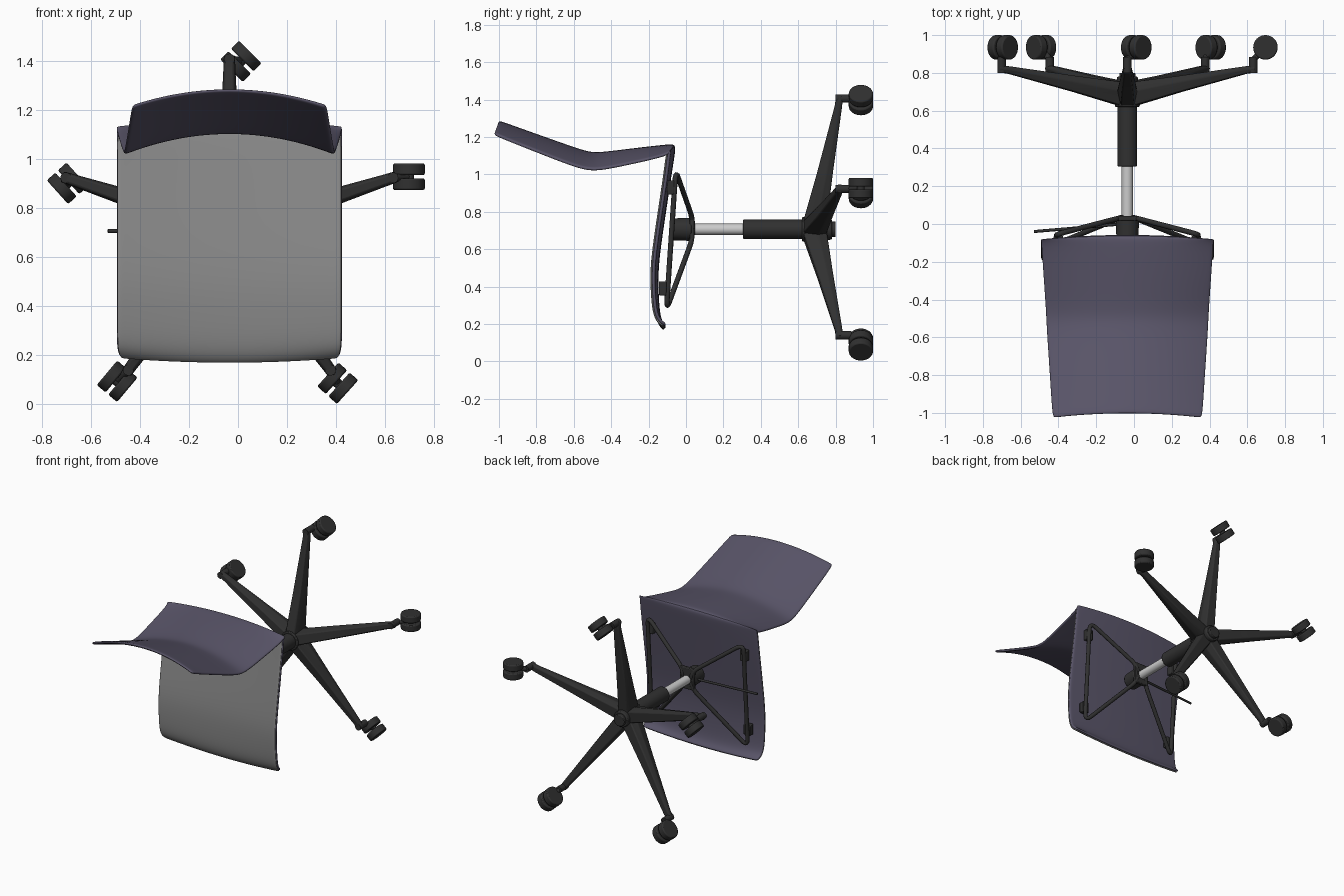
import bpy, bmesh, math
from mathutils import Vector

if "Cube" in bpy.data.objects:
    bpy.data.objects.remove(bpy.data.objects["Cube"])

CX, CZ = -0.035, 0.706   # axis of the gas lift (chair lies on its back, up = -y)

def material(name, col):
    m = bpy.data.materials.new(name)
    m.diffuse_color = (*col, 1)
    m.use_nodes = True
    m.node_tree.nodes["Principled BSDF"].inputs["Base Color"].default_value = m.diffuse_color
    return m

PURPLE = material("purple_plastic", (0.10, 0.09, 0.14))
DARK = material("dark_plastic", (0.03, 0.03, 0.03))
GREY = material("grey_fabric", (0.25, 0.25, 0.25))
SILVER = material("bright_metal", (0.6, 0.6, 0.6))

def finish(ob, mat, angle=35):
    ob.data.materials.append(mat)
    bpy.ops.object.select_all(action='DESELECT')
    ob.select_set(True)
    bpy.context.view_layer.objects.active = ob
    bpy.ops.object.shade_smooth_by_angle(angle=math.radians(angle))
    return ob

def mesh_object(name, verts, faces):
    me = bpy.data.meshes.new(name)
    me.from_pydata(verts, [], faces)
    bm = bmesh.new()
    bm.from_mesh(me)
    bmesh.ops.recalc_face_normals(bm, faces=bm.faces)
    bm.to_mesh(me)
    bm.free()
    ob = bpy.data.objects.new(name, me)
    bpy.context.collection.objects.link(ob)
    return ob

def bevel(ob, width, segments=2):
    b = ob.modifiers.new("bevel", 'BEVEL')
    b.width, b.segments = width, segments

def cylinder(name, a, b, r, mat, r2=None, bev=0, sides=32):
    a, b = Vector(a), Vector(b)
    bpy.ops.mesh.primitive_cone_add(vertices=sides, radius1=r, radius2=r if r2 is None else r2,
                                    depth=(b - a).length, location=(a + b) / 2)
    ob = bpy.context.object
    ob.name = name
    ob.rotation_euler = (b - a).to_track_quat('Z', 'Y').to_euler()
    if bev:
        bevel(ob, bev)
    return finish(ob, mat)

def box(name, loc, size, mat, bev=0.005):
    bpy.ops.mesh.primitive_cube_add(size=1, location=loc)
    ob = bpy.context.object
    ob.name, ob.scale = name, size
    bpy.ops.object.transform_apply(location=False, rotation=False)
    bevel(ob, bev)
    return finish(ob, mat)

def tube(name, pts, r, mat, cyclic=False):
    cu = bpy.data.curves.new(name, 'CURVE')
    cu.dimensions = '3D'
    cu.bevel_depth, cu.bevel_resolution, cu.use_fill_caps = r, 3, True
    sp = cu.splines.new('POLY')
    sp.points.add(len(pts) - 1)
    for p, q in zip(sp.points, pts):
        p.co = (*q, 1)
    sp.use_cyclic_u = cyclic
    sp.use_smooth = True
    cu.materials.append(mat)
    ob = bpy.data.objects.new(name, cu)
    bpy.context.collection.objects.link(ob)
    return ob

def rounded(pts, d, n=5):
    # replace each corner of a closed path by a quadratic arc
    out, pts = [], [Vector(p) for p in pts]
    for i, p in enumerate(pts):
        a = p + (pts[i - 1] - p).normalized() * d
        b = p + (pts[(i + 1) % len(pts)] - p).normalized() * d
        for k in range(n + 1):
            t = k / n
            out.append(a * (1 - t) ** 2 + p * 2 * t * (1 - t) + b * t * t)
    return out

# Shell profile: y, z, half width, forward curl of the side edges
PROFILE = [(-.103, .183, .445, .00), (-.125, .205, .455, .008), (-.14, .26, .46, .015),
           (-.147, .38, .46, .018), (-.147, .50, .46, .020), (-.130, .64, .46, .020),
           (-.103, .82, .46, .020), (-.073, 1.02, .46, .020), (-.057, 1.12, .46, .025),
           (-.055, 1.163, .46, .035), (-.10, 1.162, .458, .050), (-.28, 1.142, .447, .070),
           (-.44, 1.122, .436, .085), (-.50, 1.120, .432, .090), (-.56, 1.134, .428, .090),
           (-.78, 1.212, .413, .082), (-.96, 1.276, .402, .075), (-1.0, 1.290, .395, .070)]

def shell(name, rows, thickness, lift, trim, mat):
    n, verts, faces = 10, [], []
    P = [Vector(p[:2]) for p in PROFILE]
    for i in rows:
        t = (P[min(i + 1, len(P) - 1)] - P[max(i - 1, 0)]).normalized()
        inward = Vector((-t.y, t.x))
        hw, dish = PROFILE[i][2] - trim, PROFILE[i][3]
        for j in range(n + 1):
            v = math.sin((2 * j / n - 1) * math.pi / 2)
            q = P[i] + inward * (lift + dish * v * v)
            sag = 0.02 * v * v if i < 2 else 0
            verts.append((CX + hw * v, q.x, q.y + sag))
    for i in range(len(rows) - 1):
        for j in range(n):
            a = i * (n + 1) + j
            faces.append((a, a + n + 1, a + n + 2, a + 1))
    ob = mesh_object(name, verts, faces)
    # make face normals point to the outer side so the shell thickens inward
    if ob.data.polygons[4 * n].normal.y < 0:
        ob.data.flip_normals()
    s = ob.modifiers.new("thickness", 'SOLIDIFY')
    s.thickness, s.offset = thickness, -1
    u = ob.modifiers.new("smooth", 'SUBSURF')
    u.levels = u.render_levels = 2
    return finish(ob, mat, 60)

shell("seat_and_back_shell", range(len(PROFILE)), 0.018, 0, 0, PURPLE)
shell("seat_pad", range(0, 9), 0.012, 0.014, 0.003, GREY)

# Gas lift
cylinder("lift_piston", (CX, 0.0, CZ), (CX, .33, CZ), .03, SILVER)
cylinder("lift_sleeve", (CX, .305, CZ), (CX, .66, CZ), .052, DARK, bev=.005)
cylinder("base_hub", (CX, .62, CZ), (CX, .78, CZ), .066, DARK, r2=.055, bev=.006)
cylinder("base_hub_cap", (CX, .77, CZ), (CX, .80, CZ), .042, DARK, bev=.005)

# Mechanism under the seat
cylinder("tilt_housing", (CX, -.08, CZ), (CX, .03, CZ), .058, DARK, r2=.062, bev=.008)
box("support_plate", (CX, .03, CZ + .008), (.11, .025, .15), DARK)
tube("height_lever", [(CX - .03, 0, CZ), (CX - .2, -.015, CZ), (-.53, -.04, CZ)], .008, DARK)

# Wire frames and their mounting blocks
for s, side in ((-1, "left"), (1, "right")):
    path = [(CX + s * .03, .035, .765), (CX + s * .375, -.055, 1.02),
            (CX + s * .375, -.105, .275), (CX + s * .03, .035, .655)]
    tube(f"seat_support_wire_{side}", rounded(path, .06), .014, DARK, True)
    for end, y, z in (("rear", -.082, .93), ("front", -.125, .39)):
        box(f"mount_{end}_{side}", (CX + s * .365, y, z), (.05, .04, .075), DARK)

# Five-star base: leg angle, caster centre (x, z), rolling angle
LEGS = [(90, .012, 1.397, -45), (18, .696, .927, 0), (162, -.695, .90, -48),
        (234, -.492, .094, 50), (306, .406, .086, 48)]
SECTIONS = [(.02, .055, .62, .75), (.30, .043, .70, .785), (.66, .026, .795, .835), (.715, .024, .803, .838)]
for k, (ang, wx, wz, roll) in enumerate(LEGS, 1):
    a = math.radians(ang)
    d, side = Vector((math.cos(a), 0, math.sin(a))), Vector((-math.sin(a), 0, math.cos(a)))
    c = Vector((CX, 0, CZ))
    verts, faces = [], []
    for r, w, y0, y1 in SECTIONS:
        for sw, y in ((-.65, y0), (.65, y0), (1, y0 * .4 + y1 * .6), (.7, y1), (-.7, y1), (-1, y0 * .4 + y1 * .6)):
            verts.append(c + d * r + side * (sw * w) + Vector((0, y, 0)))
    for i in range(len(SECTIONS) - 1):
        for j in range(6):
            faces.append((i * 6 + j, i * 6 + (j + 1) % 6, i * 6 + 6 + (j + 1) % 6, i * 6 + 6 + j))
    last = 6 * (len(SECTIONS) - 1)
    faces += [tuple(range(6)), tuple(range(last, last + 6))]
    leg = mesh_object(f"base_leg_{k}", verts, faces)
    bevel(leg, .006)
    finish(leg, DARK)
    # caster stem, bracket and twin wheels
    tip = c + d * .70
    cylinder(f"caster_stem_{k}", tip + Vector((0, .80, 0)), tip + Vector((0, .885, 0)), .022, DARK, sides=20)
    hub = Vector((wx, .935, wz))
    tube(f"caster_bracket_{k}", [tip + Vector((0, .87, 0)), hub], .016, DARK)
    ra = math.radians(roll)
    axis = Vector((-math.sin(ra), 0, math.cos(ra)))
    cylinder(f"caster_axle_{k}", hub - axis * .03, hub + axis * .03, .02, DARK, sides=16)
    for s in (-1, 1):
        cylinder(f"caster_wheel_{k}_{'a' if s < 0 else 'b'}", hub + axis * (s * .007),
                 hub + axis * (s * .054), .065, DARK, bev=.007)
